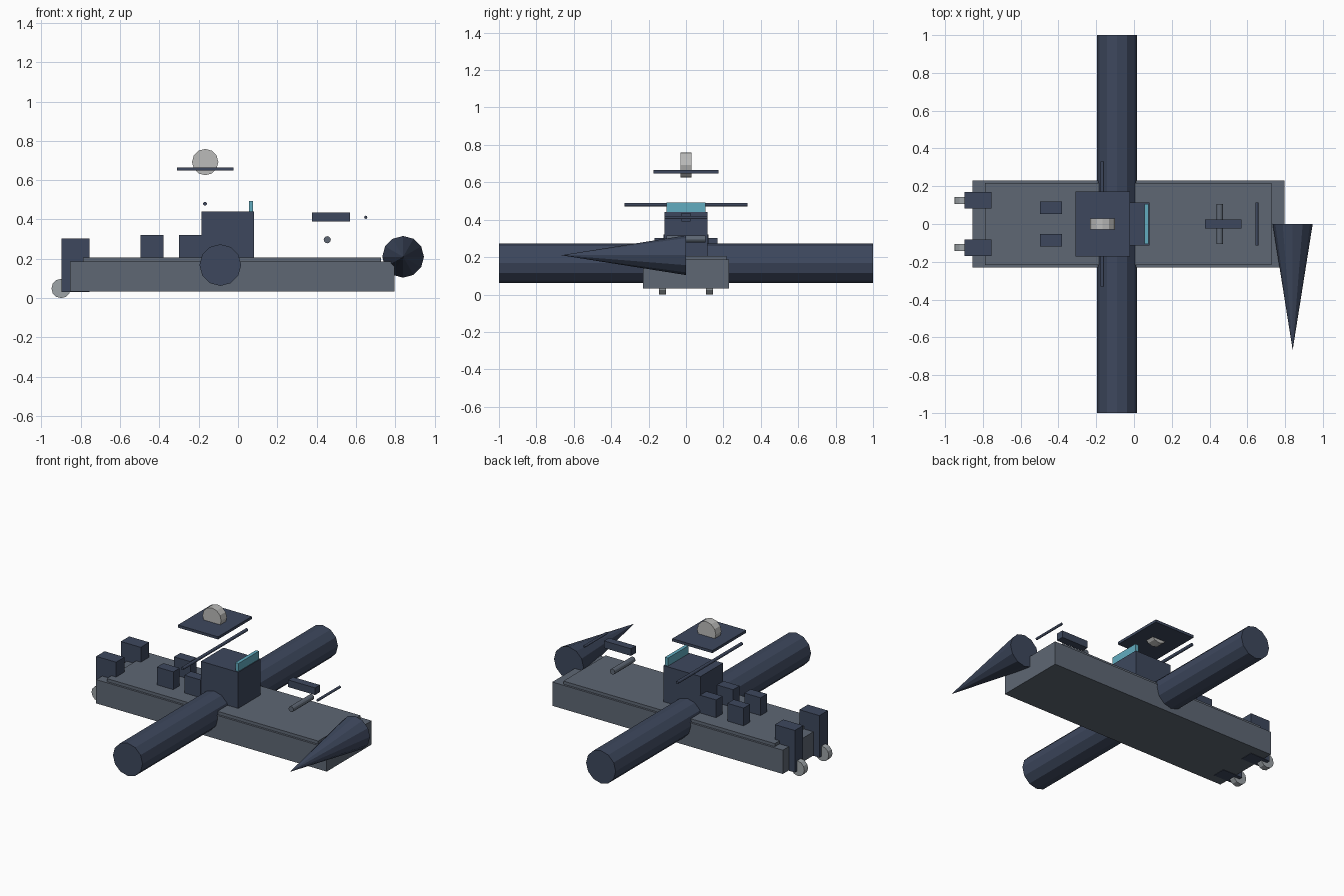
import bpy
import math

default = bpy.data.objects.get("Cube")
if default:
    bpy.data.objects.remove(default, do_unlink=True)


def material(name, rgb):
    mat = bpy.data.materials.new(name)
    mat.use_nodes = True
    mat.diffuse_color = (*rgb, 1)
    mat.node_tree.nodes["Principled BSDF"].inputs["Base Color"].default_value = (*rgb, 1)
    return mat


NAVY = material("navy", (0.047, 0.064, 0.110))
HULL = material("hull grey", (0.112, 0.136, 0.174))
GLASS = material("teal glass", (0.122, 0.413, 0.527))
PALE = material("pale grey", (0.50, 0.50, 0.49))
WHEEL = material("wheel grey", (0.34, 0.37, 0.39))


def finish(name, mat):
    ob = bpy.context.object
    ob.name = ob.data.name = name
    ob.data.materials.append(mat)
    return ob


def box(name, mat, x, y, z):
    """Box spanning the given (low, high) ranges."""
    spans = (x, y, z)
    bpy.ops.mesh.primitive_cube_add(size=1, location=[(a + b) / 2 for a, b in spans])
    ob = finish(name, mat)
    for v in ob.data.vertices:
        v.co = [c * (b - a) for c, (a, b) in zip(v.co, spans)]
    return ob


def rod(name, mat, x, z, radius, half, y=0, sides=12):
    """Cylinder lying along y."""
    bpy.ops.mesh.primitive_cylinder_add(vertices=sides, radius=radius, depth=2 * half,
                                        location=(x, y, z), rotation=(math.pi / 2, 0, 0))
    return finish(name, mat)


# Hull and raised deck
box("hull", HULL, (-0.855, 0.797), (-0.23, 0.23), (0.033, 0.187))
box("deck", HULL, (-0.788, 0.727), (-0.217, 0.217), (0.18, 0.207))

# Cross tube and nose cone
rod("cross_tube", NAVY, -0.09, 0.168, 0.106, 1.0)
bpy.ops.mesh.primitive_cone_add(vertices=12, radius1=0.106, depth=0.667,
                                location=(0.84, -0.3335, 0.21),
                                rotation=(math.pi / 2, 0, 0))
finish("side_cone", NAVY)

# Control tower with its window
box("tower", NAVY, (-0.185, 0.082), (-0.115, 0.115), (0.2, 0.441))
box("tower_window", GLASS, (0.055, 0.077), (-0.105, 0.105), (0.4, 0.493))

# Overhead plate and disc
box("overhead_plate", NAVY, (-0.31, -0.022), (-0.173, 0.173), (0.648, 0.665))
rod("overhead_disc", PALE, -0.167, 0.692, 0.067, 0.029)

# Floating bars over the deck
rod("long_rod", NAVY, -0.168, 0.48, 0.01, 0.33)
rod("front_roller", HULL, 0.454, 0.297, 0.018, 0.105)
rod("front_thin_rod", NAVY, 0.65, 0.411, 0.008, 0.115)
box("front_bar", NAVY, (0.377, 0.57), (-0.025, 0.025), (0.39, 0.436))

# Mirrored crates, rear pods and wheels
for side, s in (("left", 1), ("right", -1)):
    inner = sorted((s * 0.054, s * 0.12))
    box(f"rear_crate_{side}", NAVY, (-0.497, -0.38), inner, (0.2, 0.322))
    box(f"middle_crate_{side}", NAVY, (-0.3, -0.183), inner, (0.2, 0.322))
    box(f"rear_pod_{side}", NAVY, (-0.898, -0.755), sorted((s * 0.083, s * 0.169)), (0.031, 0.303))
    rod(f"rear_wheel_{side}", WHEEL, -0.9, 0.049, 0.049, 0.019, y=s * 0.125)
